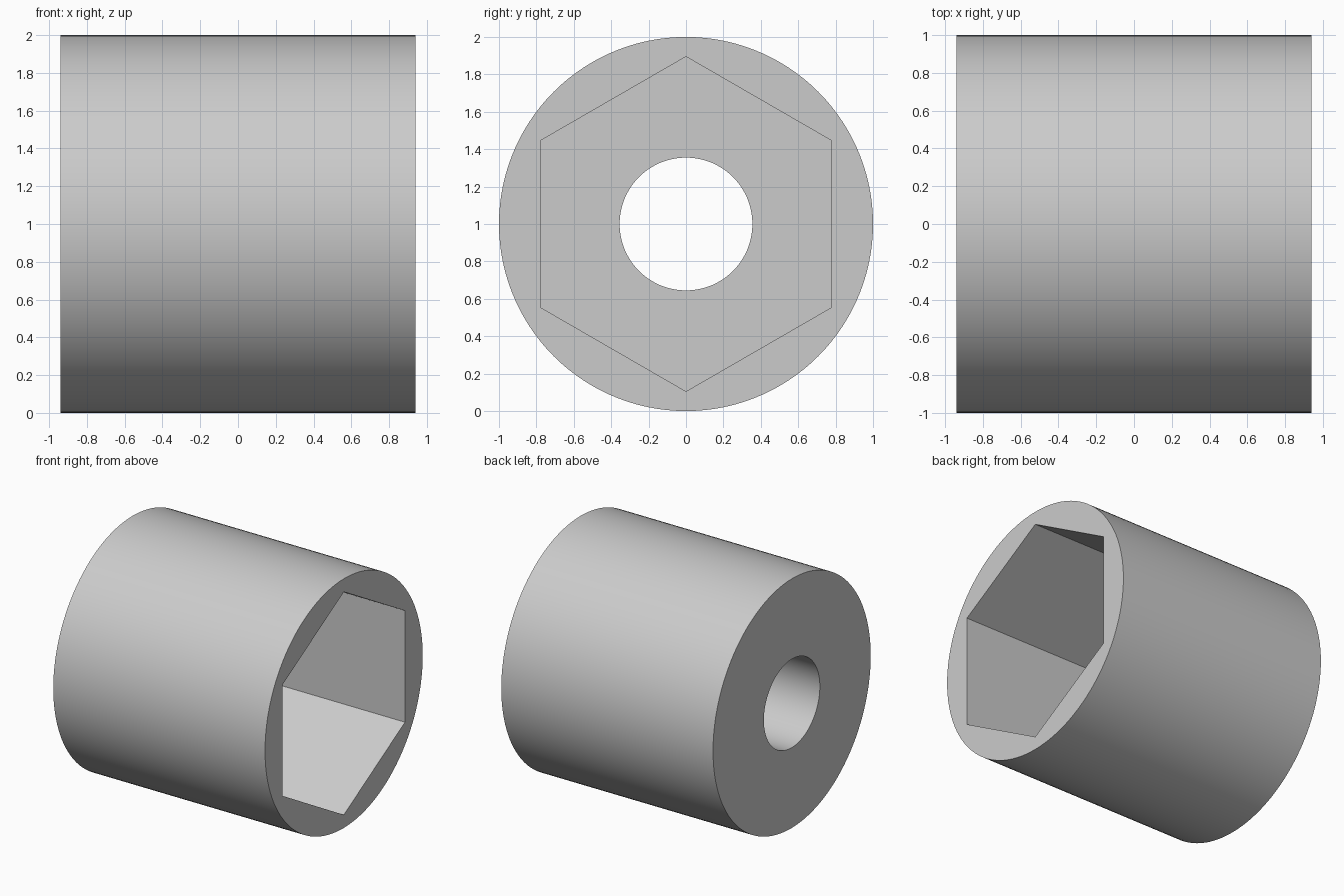
import bpy
import bmesh
from math import cos, sin, pi, radians

cube = bpy.data.objects.get("Cube")
if cube:
    bpy.data.objects.remove(cube, do_unlink=True)

SEGMENTS = 120          # divisible by six, so hexagon corners land on vertices
HALF_LENGTH = 0.94
OUTER_RADIUS = 1.0
BORE_RADIUS = 0.355
HEX_APOTHEM = 0.775
HEX_DEPTH = 1.18


def circle(radius):
    return lambda angle: radius


def hexagon(apothem):
    # Corner at angle zero (straight up), flats facing front and back
    return lambda angle: apothem / cos(angle % (pi / 3) - pi / 6)


def add_ring(bm, x, radius_at):
    ring = []
    for i in range(SEGMENTS):
        # The tiny offset only guards the modulo at the corners
        angle = 2 * pi * i / SEGMENTS
        r = radius_at(angle + 1e-9)
        ring.append(bm.verts.new((x, r * sin(angle), OUTER_RADIUS + r * cos(angle))))
    return ring


# Steel grey
grey = bpy.data.materials.new("steel_grey")
grey.use_nodes = True
colour = (0.6, 0.6, 0.6, 1.0)
grey.diffuse_color = colour
grey.node_tree.nodes["Principled BSDF"].inputs["Base Color"].default_value = colour

# Closed section: outer wall, open rim, hexagonal pocket, floor, round bore
bm = bmesh.new()
floor_x = HALF_LENGTH - HEX_DEPTH
sections = [
    (-HALF_LENGTH, circle(OUTER_RADIUS)),
    (HALF_LENGTH, circle(OUTER_RADIUS)),
    (HALF_LENGTH, hexagon(HEX_APOTHEM)),
    (floor_x, hexagon(HEX_APOTHEM)),
    (floor_x, circle(BORE_RADIUS)),
    (-HALF_LENGTH, circle(BORE_RADIUS)),
]
rings = [add_ring(bm, x, shape) for x, shape in sections]
for a, b in zip(rings, rings[1:] + rings[:1]):
    for i in range(SEGMENTS):
        j = (i + 1) % SEGMENTS
        bm.faces.new((a[i], a[j], b[j], b[i]))
bmesh.ops.recalc_face_normals(bm, faces=bm.faces)

mesh = bpy.data.meshes.new("hex_socket")
bm.to_mesh(mesh)
bm.free()
mesh.materials.append(grey)
socket = bpy.data.objects.new("hex_socket", mesh)
bpy.context.collection.objects.link(socket)

# Smooth round walls, crisp rims and hexagon corners
bpy.ops.object.select_all(action="DESELECT")
socket.select_set(True)
bpy.context.view_layer.objects.active = socket
bpy.ops.object.shade_smooth_by_angle(angle=radians(30))
